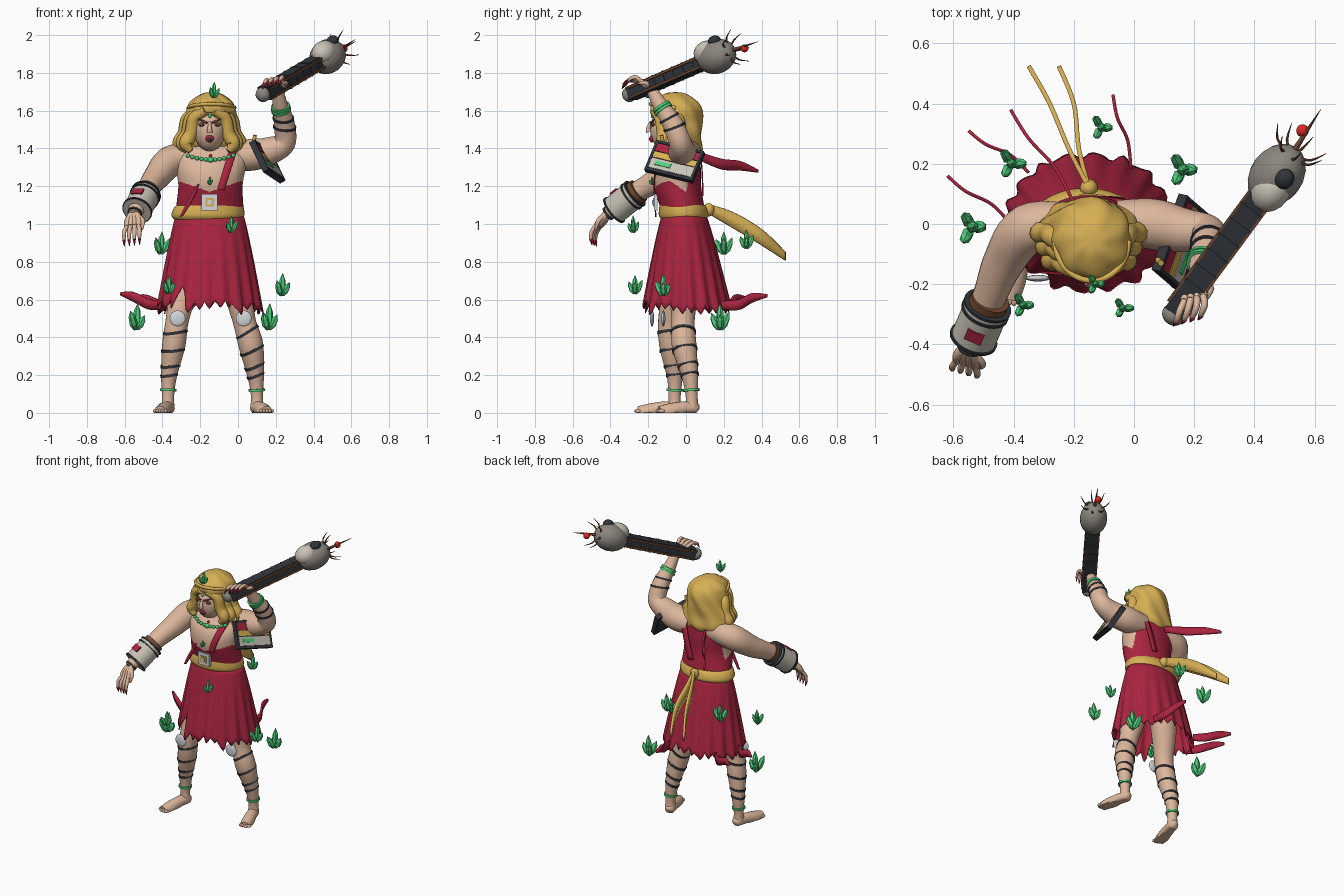
import bpy, bmesh, math, random
from mathutils import Vector, Matrix

random.seed(4)
if "Cube" in bpy.data.objects:
    bpy.data.objects.remove(bpy.data.objects["Cube"], do_unlink=True)


def material(name, *rgb):
    m = bpy.data.materials.new(name)
    m.use_nodes = True
    m.diffuse_color = (*rgb, 1)
    m.node_tree.nodes["Principled BSDF"].inputs["Base Color"].default_value = (*rgb, 1)
    return m


skin = material("skin", .72, .47, .335)
crimson = material("crimson cloth", .40, .018, .05)
gold = material("golden yellow", .68, .43, .09)
green = material("crystal green", .08, .62, .2)
charcoal = material("charcoal", .03, .035, .042)
stone = material("stone grey", .26, .24, .21)
ivory = material("ivory", .58, .54, .46)
brown = material("leather brown", .17, .065, .03)
silver = material("silver", .66, .67, .71)
scarlet = material("scarlet", .75, .02, .015)


def finish(bm, name, mat, smooth=True, second=None, rule=None):
    me = bpy.data.meshes.new(name)
    bmesh.ops.recalc_face_normals(bm, faces=bm.faces)
    me.materials.append(mat)
    if rule:
        me.materials.append(second)
        for f in bm.faces:
            f.material_index = int(rule(f.calc_center_median()))
    bm.to_mesh(me)
    bm.free()
    if smooth:
        me.shade_smooth()
        me.set_sharp_from_angle(angle=math.radians(50))
    ob = bpy.data.objects.new(name, me)
    bpy.context.collection.objects.link(ob)
    return ob


def loft(name, rings, mat, caps=True, loop=True, **kw):
    bm = bmesh.new()
    grid = [[bm.verts.new((v.x, v.y, max(v.z, 0))) for v in r] for r in rings]
    n = len(grid[0])
    for a, b in zip(grid, grid[1:]):
        for j in range(n if loop else n - 1):
            k = (j + 1) % n
            bm.faces.new((a[j], a[k], b[k], b[j]))
    if caps and loop:
        bm.faces.new(grid[0])
        bm.faces.new(grid[-1])
    return finish(bm, name, mat, **kw)


def spline(points, steps=6):
    p = [Vector(q) for q in points]
    p = [p[0]] + p + [p[-1]]
    out = []
    for a, b, c, d in zip(p, p[1:], p[2:], p[3:]):
        for i in range(steps):
            t = i / steps
            out.append(b + (c - a) * (t / 2) + (a * 2 - b * 5 + c * 4 - d) * (t * t / 2)
                       + (b * 3 - a - c * 3 + d) * (t ** 3 / 2))
    return out + [p[-1]]


def limb(name, points, mat, sides=16, steps=6, **kw):
    """Round tube through points given as x, y, z, radius."""
    path = spline(points, steps)
    u, rings = Vector((.31, .83, .46)), []
    for i, q in enumerate(path):
        t = (path[min(i + 1, len(path) - 1)].xyz - path[max(i - 1, 0)].xyz).normalized()
        u = (u - t * u.dot(t)).normalized()
        w = t.cross(u)
        rings.append([q.xyz + (u * math.cos(a) + w * math.sin(a)) * max(q.w, .0008)
                      for a in (math.tau * k / sides for k in range(sides))])
    loft(name, rings, mat, **kw)
    return path


def rod(name, a, b, r, mat, end=None, sides=16):
    return limb(name, [(*a, r), (*b, r if end is None else end)], mat, sides, 1)


def ball(name, loc, size, mat, rot=None):
    bm = bmesh.new()
    bmesh.ops.create_uvsphere(bm, u_segments=20, v_segments=12, radius=1,
                              matrix=Matrix.LocRotScale(Vector(loc), rot, Vector(size)))
    return finish(bm, name, mat)


def box(name, loc, size, mat, rot=None):
    bm = bmesh.new()
    bmesh.ops.create_cube(bm, size=1, matrix=Matrix.LocRotScale(Vector(loc), rot, Vector(size)))
    return finish(bm, name, mat, smooth=False)


def band(name, path, at, width, grow, mat, tilt=(0, 0, 0)):
    i = int(at * (len(path) - 1))
    d = ((path[i + 1] - path[i - 1]).xyz.normalized() + Vector(tilt)).normalized() * width / 2
    return rod(name, path[i].xyz - d, path[i].xyz + d, path[i].w + grow, mat, sides=24)


def ribbon(name, points, mat, side=(0, 0, 1), thick=.007):
    s = Vector(side).normalized()
    ob = loft(name, [[q.xyz - s * q.w, q.xyz + s * q.w] for q in spline(points)], mat, loop=False)
    mod = ob.modifiers.new("thickness", "SOLIDIFY")
    mod.thickness, mod.offset = thick, 0


def ellipses(sections, sides=48, steps=6):
    return [[Vector((q[0] + q[3] * math.cos(a), q[1] + q[4] * math.sin(a), q[2]))
             for a in (math.tau * k / sides for k in range(sides))] for q in spline(sections, steps)]


# Torso: bare chest, cloth bodice rising at the back
trunk = [(-.15, -.01, .92, .18, .11), (-.15, -.015, 1.06, .18, .115), (-.146, -.045, 1.2, .17, .125),
         (-.145, -.04, 1.3, .185, .118), (-.145, -.015, 1.38, .185, .085),
         (-.145, -.01, 1.43, .11, .065), (-.145, -.02, 1.46, .05, .05)]
loft("torso", ellipses(trunk, 128, 20), skin, second=crimson,
     rule=lambda c: c.z < min(1.4, 1.17 + abs(c.x + .15) * max(0, min(.35, -c.y * 4)) + max(0, c.y) * 4.5))


def chest(x, z, out=.004):
    q = min(spline(trunk), key=lambda s: abs(s[2] - z))
    return Vector((x, q[1] - out - q[4] * math.sqrt(max(0, 1 - ((x - q[0]) / q[3]) ** 2)), z))


limb("neck", [(-.15, -.01, 1.36, .065), (-.15, -.07, 1.47, .055)], skin)
strap = [(*chest(-.09 + t * .07, 1.18 + t * .23, .008), .02) for t in (0, .25, .5, .75, 1)]
ribbon("shoulder_strap", strap + [(-.02, .01, 1.43, .02), (-.04, .075, 1.36, .02), (-.1, .09, 1.15, .02)],
       crimson, (1, 0, -.1))
ribbon("bodice_tail", [(-.21, -.17, 1.21, .006), (-.25, -.165, 1.13, .016), (-.3, -.16, 1.04, .01)],
       crimson, (1, 0, .3))

# Belt and buckle
loft("belt", ellipses([(-.16, -.012, 1.025, .18, .12), (-.16, -.012, 1.045, .193, .132),
                       (-.155, -.015, 1.08, .187, .128), (-.15, -.02, 1.1, .175, .12)], steps=3), gold)
box("buckle", (-.15, -.16, 1.115), (.085, .02, .085), silver)
box("buckle_inlay", (-.15, -.171, 1.115), (.045, .008, .045), gold)
box("buckle_stud", (-.15, -.175, 1.115), (.022, .008, .022), silver)
ball("sash_knot", (-.15, .12, 1.075), (.03, .03, .035), gold)
for tip in (-.35, -.25):
    ribbon("sash_tail", [(-.15, .12, 1.08, .025), ((tip - .3) / 3, .25, 1.02, .042),
                         (tip * .8, .4, .93, .042), (tip, .525, .83, .022)], gold, thick=.015)

# Skirt with pleats, torn hem and front slit
seg = 120
tears = [random.uniform(.515, .565) for k in range(30)]
rows = []
for i in range(17):
    t, row = i / 16, []
    for k in range(seg):
        a = math.tau * k / seg
        hem = tears[k // 4] + abs(k % 4 - 2) * .018 + .15 * max(0, 1 - abs(a - 4.09) / .15)
        fold = 1 + .04 * t * math.sin(18 * a)
        z = 1.045 + (hem - 1.045) * t
        g = (1.045 - z) / .5
        flare = g ** .85
        row.append(Vector((-.15 + (.18 + .095 * flare) * fold * math.cos(a),
                           -.01 + .015 * g + (.118 + .115 * flare) * fold * math.sin(a), z)))
    rows.append(row)
skirt = loft("skirt", rows, crimson, caps=False)
skirt.modifiers.new("thickness", "SOLIDIFY").thickness = .006

# Torn streamers
for a, b in [((-.2, .07, 1.36), (-.41, .38, 1.28)), ((-.41, 0, .57), (-.62, .16, .63)),
             ((-.35, .17, .57), (-.55, .31, .61)), ((-.01, .18, .57), (-.07, .43, .62))]:
    a, b = Vector(a), Vector(b)
    sag = Vector((.01, .01, -.015))
    ribbon("streamer", [(*a, .022), (*(a.lerp(b, .35) + sag), .028), (*(a.lerp(b, .7) - sag * .3), .025),
                        (*b, .008)], crimson, thick=.011)

# Legs, feet, wrappings and knee discs
left = [(-.07, 0, .9, .085), (-.01, -.01, .7, .088), (.03, -.015, .5, .062), (.068, -.01, .36, .066),
        (.093, .02, .2, .045), (.1, .03, .09, .032), (.1, .03, .03, .036)]
right = [(-.2, 0, .9, .08), (-.275, -.035, .7, .083), (-.32, -.085, .5, .062), (-.34, -.08, .36, .062),
         (-.365, -.06, .2, .043), (-.37, -.06, .09, .032), (-.37, -.06, .03, .035)]
for side, pts, toe, disc in (("left", left, (.055, -.18, 0), (.03, -.12, .5)),
                             ("right", right, (-.045, -.2, 0), (-.32, -.18, .5))):
    path = limb(side + "_leg", pts, skin, 20)
    for at in (.43, .53, .62, .69):
        band("calf_wrap", path, at, .015, .004, charcoal, (.25, 0, .1))
    band("anklet", path, .785, .013, .009, green)
    ball(side + "_knee_disc", disc, (.042, .011, .042), silver)
    heel, toe = Vector((pts[-1][0], pts[-1][1], 0)), Vector(toe)
    limb(side + "_foot", [(*(heel + toe * t + Vector((0, 0, z))), r) for t, z, r in
                          ((-.2, .02, .012), (-.1, .025, .032), (.25, .025, .036), (.65, .01, .04), (.95, .004, .032))], skin)
    across = toe.cross((0, 0, 1)).normalized()
    for k in range(5):
        ball("toe", heel + toe * (.98 - .03 * abs(k - 1.5)) + across * (k - 2) * .015 + Vector((0, 0, .01)),
             (.01, .017, .01), skin)


# Arms and hands with painted nails
def hand(name, wrist, reach, across, curl):
    w, d, s, c = (Vector(v) for v in (wrist, reach, across, curl))
    d.normalize(), s.normalize(), c.normalize()
    for k in range(4):
        off = s * (k - 1.5) * .022
        base = w + d * .075 + off
        limb(name + "_palm", [(*(w + off * .4), .02), (*(w + d * .04 + off * .9), .02), (*base, .014)], skin, 10, 3)
        joint = base + d * .035 + off * .3
        bend = joint + (d + c).normalized() * .03
        tip = bend + (d * .3 + c).normalized() * .025
        limb(name + "_finger", [(*base, .012), (*joint, .0115), (*bend, .01), (*tip, .006)], skin, 10, 3)
        rod(name + "_nail", tip - c * .012, tip + c * .022, .0095, crimson, .002, 8)
    side = w + d * .02 + s * .03
    limb(name + "_thumb", [(*side, .014), (*(side + s * .025 + d * .03), .012),
                           (*(side + s * .02 + d * .06 + c * .02), .007)], skin, 10, 3)


arm = limb("right_arm", [(-.2, 0, 1.36, .07), (-.35, -.015, 1.335, .083), (-.43, -.12, 1.25, .07),
                         (-.48, -.24, 1.18, .056), (-.52, -.34, 1.11, .054), (-.55, -.42, 1.05, .032)], skin, 20)
hand("right_hand", (-.55, -.42, 1.05), (-.1, -.55, -.75), (1, -.3, .1), (.05, .2, -1))
raised = limb("left_arm", [(-.06, .01, 1.36, .07), (.06, .0, 1.365, .085), (.16, -.02, 1.385, .075),
                           (.245, -.03, 1.43, .06), (.245, -.07, 1.53, .055), (.225, -.13, 1.62, .042),
                           (.21, -.18, 1.705, .03)], skin, 20)
hand("left_hand", (.21, -.185, 1.71), (-.15, -.85, .55), (1, .25, .2), (-.25, -.4, -.9))
for at in (.66, .74):
    band("arm_wrap", raised, at, .013, .005, charcoal, (.2, 0, .2))
for at in (.82, .86):
    band("bangle", raised, at, .014, .009, green)
a, b = Vector((-.487, -.272, 1.16)), Vector((-.535, -.385, 1.07))
rod("bracer", a, b, .076, ivory, sides=32)
rod("bracer_lining", a - (b - a) * .2, a, .066, brown, sides=32)
for t in (0, .16, .96):
    rod("bracer_rim", a.lerp(b, t - .03), a.lerp(b, t + .03), .082, charcoal, sides=32)
turn = (b - a).to_track_quat("X", "Z")
box("bracer_badge", a.lerp(b, .55) + turn @ Vector((0, 0, .076)), (.042, .06, .009), crimson, turn)
band("wrist_cord", arm, .97, .012, .005, charcoal)

# Head and face
ball("head", (-.15, -.1, 1.5), (.085, .09, .115), skin)
limb("nose", [(-.15, -.185, 1.54, .008), (-.15, -.2, 1.505, .012), (-.15, -.195, 1.488, .016)], skin, 10)
ball("lips", (-.15, -.181, 1.452), (.022, .012, .02), crimson)
ball("mouth", (-.15, -.189, 1.45), (.014, .006, .012), charcoal)
ball("brow_gem", (-.15, -.178, 1.572), (.009, .008, .011), green)
for s in (-1, 1):
    x = -.15 + s * .036
    ball("eye_shadow", (x, -.174, 1.527), (.024, .009, .012), brown)
    ball("eye", (x, -.18, 1.524), (.012, .006, .005), ivory)
    ball("pupil", (x, -.185, 1.524), (.005, .003, .005), charcoal)
    rod("eyebrow", (x - s * .022, -.186, 1.536), (x + s * .028, -.163, 1.558), .007, brown, .003, 8)
    ball("earring", (x + s * .055, -.125, 1.455), (.009, .009, .016), green)

# Hair, locks and tiara
rings = ellipses([(-.15, .03, 1.35, .08, .035), (-.15, .01, 1.39, .15, .075), (-.15, -.02, 1.46, .158, .1),
                  (-.15, -.03, 1.53, .135, .115), (-.14, -.05, 1.6, .13, .135), (-.14, -.055, 1.65, .108, .115),
                  (-.14, -.055, 1.69, .05, .055), (-.14, -.055, 1.698, .005, .005)], 64)
for r in rings:
    for k, v in enumerate(r):
        wave = 1 + .04 * math.sin(k * math.tau * 7 / 64 + v.z * 30)
        v.x, v.y = -.145 + (v.x + .145) * wave, -.03 + (v.y + .03) * wave
        if v.z < 1.585:
            v.y = max(v.y, -.09)
loft("hair", rings, gold)
for s in (-1, 1):
    for k in range(3):
        x, y = -.15 + s * k * .018, -.12 + k * .045
        limb("hair_lock", [(x + s * .02, y - .05, 1.6, .024), (x + s * .08, y - .015, 1.56, .034),
                           (x + s * .098, y, 1.48, .036), (x + s * .125, y, 1.425, .036),
                           (x + s * .1, y - .01, 1.385, .015)], gold, 12)
tiara = [(-.14 + .122 * math.cos(t), -.055 + .133 * math.sin(t), 1.615 - .02 * math.sin(t), .01)
         for t in (math.pi * (1 + k / 12) for k in range(13))]
limb("tiara", tiara, gold, 10, 3)


# Floating crystal clusters
def crystals(x, y, z, height):
    for k in range(4):
        a = k * 2.1
        lean = .5 if k else .05
        h = height * (random.uniform(.6, .85) if k else 1)
        d = Vector((math.cos(a) * lean, math.sin(a) * lean, 1)).normalized() * h
        foot = Vector((x, y, z - height / 2)) + Vector((d.x, d.y, 0)) * .2
        limb("crystal", [(*(foot + d * t), r * height) for t, r in ((0, .05), (.3, .15), (.7, .13), (1, 0))],
             green, 6, 1, smooth=False)


for spot in [(-.04, -.28, 1, .09), (-.37, -.27, .68, .1), (-.41, .2, .9, .12), (-.11, .32, .92, .1),
             (.16, .18, .51, .14), (-.54, -.01, .51, .14), (.23, -.12, .68, .12), (-.13, -.2, 1.71, .085),
             (-.15, -.18, 1.23, .045)]:
    crystals(*spot)

# Bead necklace
for k in range(11):
    t = k / 5 - 1
    ball("bead", chest(-.145 + .12 * t, 1.34 + .022 * t * t, .007), [.016 if k == 5 else .011] * 3, green)
ball("necklace_stone", chest(-.145, 1.362, .004), [.008] * 3, scarlet)

# Painted tablet by the raised arm
mid, u, v = Vector((.155, -.06, 1.33)), Vector((.09, .25, -.06)).normalized(), Vector((.08, -.05, -.16))
n = u.cross(v).normalized()
v = n.cross(u)
rot = Matrix((u, v, n)).transposed().to_quaternion()
face = 1 if n.x > 0 else -1
box("tablet", mid, (.265, .18, .024), charcoal, rot)
for name, at, wide, mat in (("red", -.052, .045, crimson), ("gold", -.008, .034, gold), ("ivory", .044, .058, ivory)):
    box(name + "_tablet_stripe", mid + n * face * .013 + v * at, (.245, wide, .006), mat, rot)
box("tablet_mark", mid + n * face * .017 + v * .04 - u * .05, (.09, .024, .006), green, rot)
for s in (-1, 1):
    box("tablet_rim", mid + v * s * .085, (.275, .014, .034), charcoal, rot)
    box("tablet_rim", mid + u * s * .13, (.014, .18, .034), charcoal, rot)
rod("tablet_peg", (.08, -.12, 1.42), (.09, -.13, 1.47), .01, gold)

# Great club: beam, rails, stone head and thorns
a, b = Vector((.14, -.29, 1.69)), Vector((.48, .17, 1.89))
d = (b - a).normalized()
rot = d.to_track_quat("X", "Z")
box("club_beam", (a + b) / 2, ((b - a).length, .075, .072), charcoal, rot)
for s in (-1, 1):
    for h in (-.026, .026):
        box("club_rail", (a + b) / 2 + rot @ Vector((0, s * .04, h)), (.56, .012, .012), brown, rot)
for k in range(6):
    box("club_strap", a.lerp(b, .2 + k * .11), (.009, .08, .076), charcoal, rot)
ball("club_pommel", a - d * .015, (.035, .04, .04), stone, rot)
ball("club_head", b - d * .01, (.115, .088, .09), stone, rot)
ball("club_shell", (.455, .11, 1.908), (.075, .062, .062), ivory, rot)
ball("club_cap", (.5, .15, 1.97), (.036, .032, .027), charcoal, rot)
for k in range(7):
    t = k * math.tau / 7
    out = rot @ Vector((.35, math.cos(t), math.sin(t)))
    foot = b + d * .07 + out * .03
    limb("thorn", [(*foot, .005), (*(foot + out * .04), .0045), (*(foot + out * .07 + d * .035), .001)], brown, 6, 3)
rod("club_spike", b + d * .07, (.62, .38, 1.965), .012, brown, .001, 8)
ball("spike_ball", (.56, .31, 1.93), (.021, .021, .021), scarlet)
